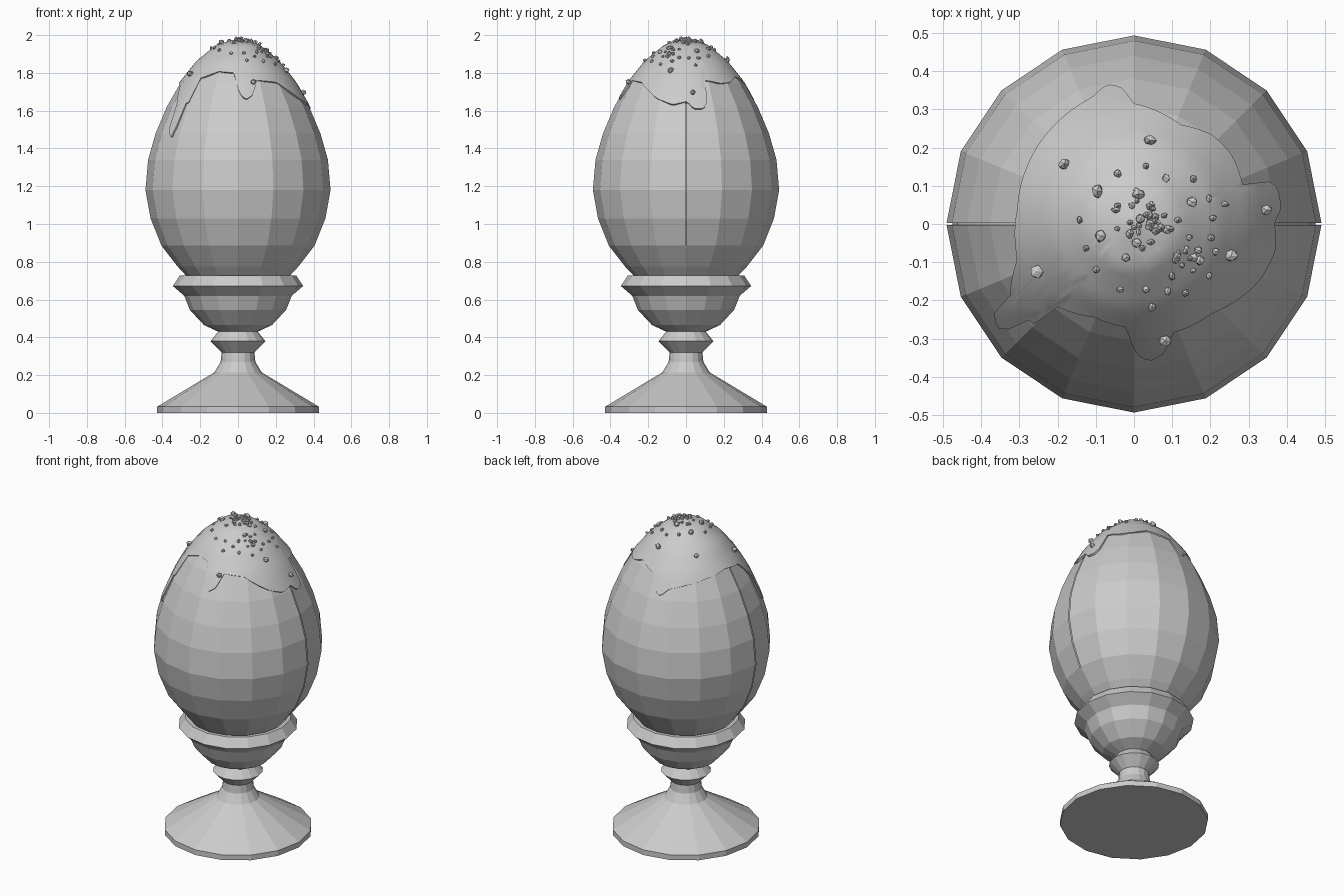
import bpy, bmesh, math, random
from mathutils import Vector

if "Cube" in bpy.data.objects:
    bpy.data.objects.remove(bpy.data.objects["Cube"], do_unlink=True)

random.seed(4)
SIDES = 16

grey = bpy.data.materials.new("plain_grey")
grey.use_nodes = True
grey.diffuse_color = (0.6, 0.6, 0.6, 1)
grey.node_tree.nodes["Principled BSDF"].inputs["Base Color"].default_value = (0.6, 0.6, 0.6, 1)

# Profiles as (radius, height)
EGG = [(0.24, 0.69), (0.32, 0.775), (0.405, 0.885), (0.463, 1.03), (0.49, 1.18),
       (0.476, 1.34), (0.436, 1.48), (0.377, 1.62), (0.303, 1.75),
       (0.215, 1.86), (0.11, 1.945), (0, 1.975)]
CUP = [(0, 0), (0.428, 0), (0.428, 0.033), (0.3, 0.11), (0.2, 0.17), (0.125, 0.215),
       (0.092, 0.27), (0.087, 0.32), (0.145, 0.38), (0.105, 0.43), (0.18, 0.465),
       (0.255, 0.545), (0.285, 0.62), (0.345, 0.672), (0.308, 0.728),
       (0.285, 0.728), (0.24, 0.69), (0, 0.66)]


def make(name, bm, smooth=False):
    bmesh.ops.recalc_face_normals(bm, faces=bm.faces)
    mesh = bpy.data.meshes.new(name)
    bm.to_mesh(mesh)
    bm.free()
    mesh.materials.append(grey)
    obj = bpy.data.objects.new(name, mesh)
    bpy.context.collection.objects.link(obj)
    if smooth:
        bpy.ops.object.select_all(action="DESELECT")
        obj.select_set(True)
        bpy.context.view_layer.objects.active = obj
        bpy.ops.object.shade_smooth_by_angle(angle=math.radians(40))
    return obj


def lathe(profile, turn=math.tau, steps=SIDES, start=0.0):
    bm = bmesh.new()
    verts = [bm.verts.new((r * math.cos(start), r * math.sin(start), z)) for r, z in profile]
    edges = [bm.edges.new(pair) for pair in zip(verts, verts[1:])]
    bmesh.ops.spin(bm, geom=verts + edges, cent=(0, 0, 0), axis=(0, 0, 1),
                   angle=turn, steps=steps)
    bmesh.ops.remove_doubles(bm, verts=bm.verts, dist=0.0005)
    return bm


def interpolate(x, points):
    for (x0, y0), (x1, y1) in zip(points, points[1:]):
        if x0 <= x <= x1:
            return y0 + (y1 - y0) * (x - x0) / (x1 - x0)
    return points[-1][1]


UPPER = sorted(p for p in EGG if p[1] >= 1.18)


def on_egg(x, y, lift=0.0):
    """Point above the egg at x, y, moved out along the slope."""
    r = math.hypot(x, y)
    a = math.atan2(y, x)
    drop = interpolate(max(r - 0.01, 0), UPPER) - interpolate(r + 0.01, UPPER)
    n = Vector((drop, 0.02)).normalized() * lift
    if r < 0.005:
        n = Vector((0, lift))
    return Vector(((r + n.x) * math.cos(a), (r + n.x) * math.sin(a),
                   interpolate(r, UPPER) + n.y))


# Goblet-shaped egg cup
make("egg_cup", lathe(CUP))

# Egg in two half shells with a thin seam, around a slightly smaller core
for name, start, shift in (("egg_back_half", 0, 0.003), ("egg_front_half", math.pi, -0.003)):
    half = lathe(EGG, math.pi, SIDES // 2, start)
    for v in half.verts:
        v.co.y += shift
    make(name, half)
make("egg_core", lathe([(r * 0.97, z - 0.01) for r, z in EGG]))

# Icing cap: outline seen from above, as (x, y)
OUTLINE = [(0.362, 0.005), (0.38, 0.04), (0.37, 0.095), (0.34, 0.115), (0.28, 0.1),
           (0.25, 0.18), (0.2, 0.23), (0.12, 0.255), (0, 0.31), (-0.035, 0.355),
           (-0.07, 0.36), (-0.11, 0.325), (-0.2, 0.26), (-0.27, 0.16), (-0.3, 0.04),
           (-0.3, -0.09), (-0.32, -0.185), (-0.365, -0.235), (-0.345, -0.28),
           (-0.3, -0.29), (-0.255, -0.24), (-0.2, -0.21), (-0.1, -0.24), (-0.02, -0.265),
           (0.005, -0.335), (0.04, -0.355), (0.075, -0.335), (0.1, -0.28), (0.2, -0.23),
           (0.32, -0.15), (0.365, -0.07)]
polar = sorted((math.atan2(y, x) % math.tau, math.hypot(x, y)) for x, y in OUTLINE)
polar = [(polar[-1][0] - math.tau, polar[-1][1])] + polar + [(polar[0][0] + math.tau, polar[0][1])]
STEPS, RINGS = 144, 14
bm = bmesh.new()
loops = []
for k in range(1, RINGS + 2):
    t = min(k / RINGS, 1)
    lift = 0.006 if k <= RINGS else -0.012
    loop = []
    for i in range(STEPS):
        a = math.tau * i / STEPS
        r = interpolate(a, polar) * t
        loop.append(bm.verts.new(on_egg(r * math.cos(a), r * math.sin(a), lift)))
    loops.append(loop)
tip = bm.verts.new(on_egg(0, 0, 0.006))
for i in range(STEPS):
    j = (i + 1) % STEPS
    bm.faces.new((tip, loops[0][i], loops[0][j]))
    for inner, outer in zip(loops, loops[1:]):
        bm.faces.new((inner[i], outer[i], outer[j], inner[j]))
make("icing", bm, smooth=True)

# Sugar crumbs: scattered single ones, plus a dense crown and a side cluster
crumbs = [(x, y, 0.017) for x, y in (
    (-0.175, 0.15), (-0.09, 0.08), (0.04, 0.21), (0.335, 0.035), (0.245, -0.08),
    (-0.245, -0.12), (0.08, -0.295), (-0.085, -0.03), (0.145, 0.055), (0.01, 0.075))]
crumbs += [(x, y, 0.011) for x, y in (
    (-0.04, 0.125), (0.03, 0.145), (0.08, 0.115), (0.15, 0.115), (0.19, 0.065),
    (0.23, 0.05), (0.2, 0.015), (0.195, -0.035), (-0.135, 0.01), (-0.12, -0.06),
    (-0.095, -0.115), (-0.035, -0.165), (0.03, -0.165), (0.045, -0.21), (0.085, -0.17),
    (0.13, -0.175), (0.19, -0.13), (-0.045, 0.035), (0.11, 0.01), (-0.02, -0.085))]
for count, cx, cy, spread in ((32, 0.03, 0.01, 0.035), (16, 0.13, -0.09, 0.035)):
    crumbs += [(random.gauss(cx, spread), random.gauss(cy, spread * 0.8),
                random.uniform(0.008, 0.014)) for _ in range(count)]
bm = bmesh.new()
for x, y, size in crumbs:
    crumb = bmesh.ops.create_icosphere(bm, subdivisions=1, radius=size)["verts"]
    squash = [random.uniform(0.8, 1.15) for _ in range(3)]
    place = on_egg(x, y, 0.006 + size * 0.4)
    for v in crumb:
        v.co = Vector(c * s * random.uniform(0.75, 1.15) for c, s in zip(v.co, squash)) + place
make("sugar_crumbs", bm)
